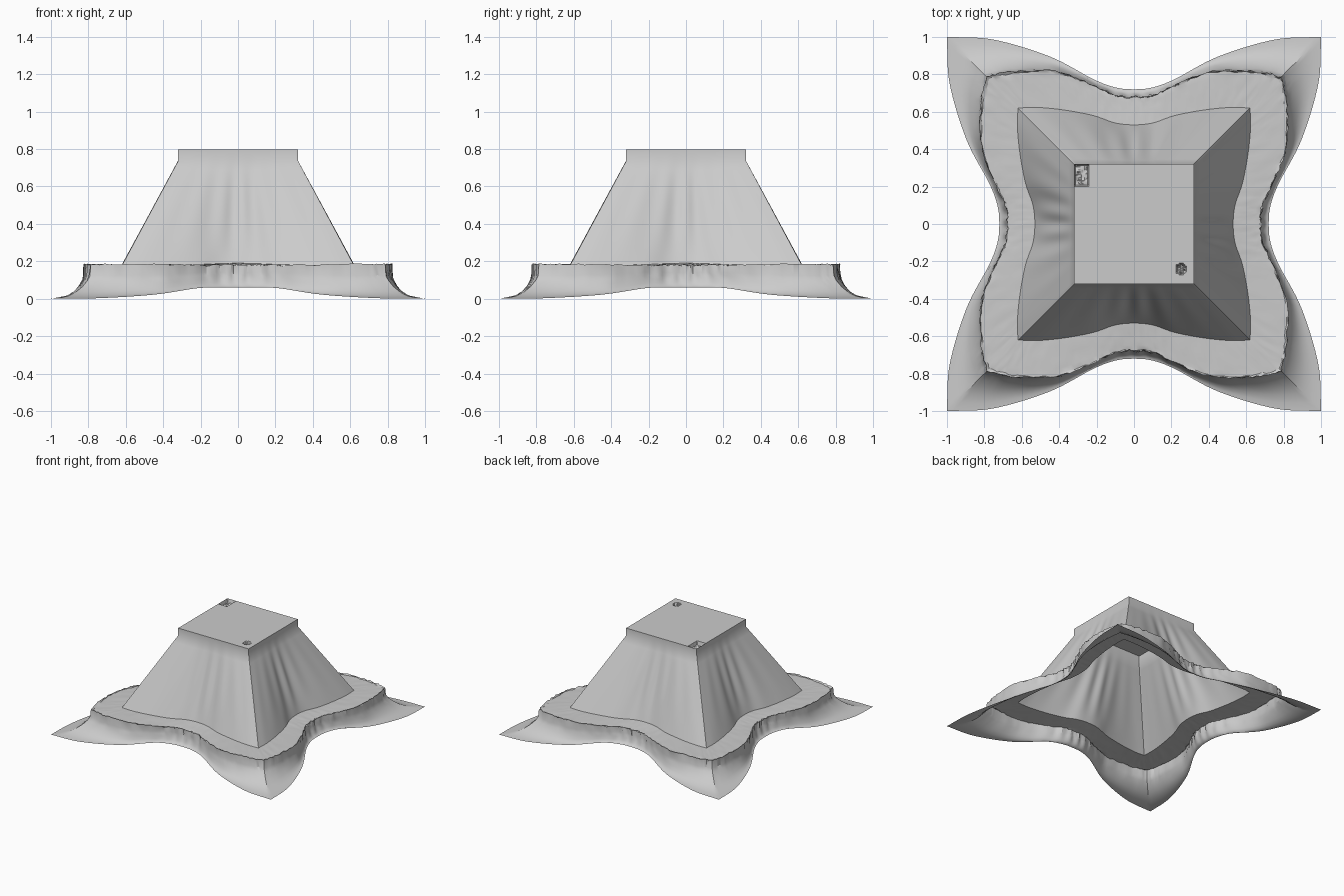
import bpy, bmesh, math, random

if "Cube" in bpy.data.objects:
    bpy.data.objects.remove(bpy.data.objects["Cube"])
random.seed(4)
N = 40            # segments per half side

# Ring outlines, middle of a side -> corner: (along, out, height)
TOP = [(.064 * i, .32, .797) for i in range(6)]
HEM_TOP = [(.064 * i, .322, .735) for i in range(6)]
BASE = [(0, .53, .19), (.1, .54, .188), (.22, .58, .183), (.38, .61, .18), (.52, .623, .178), (.62, .62, .178)]
RIM = [(0, .675, .176), (.1, .685, .176), (.22, .74, .176), (.42, .812, .176), (.65, .805, .176), (.775, .775, .176)]
EDGE = [(0, .72, .06), (.1, .73, .06), (.22, .775, .056), (.45, .895, .022), (.75, .985, .003), (1, 1, 0)]


def sample(table, s):
    """Smooth interpolation of an outline, s = 0 (middle) to 1 (corner)."""
    n = len(table) - 1
    k = min(int(s * n), n - 1)
    t = s * n - k
    res = []
    for c in range(3):
        v = [p[c] for p in table]
        p1, p2 = v[k], v[k + 1]
        p0 = v[k - 1] if k else (-v[1] if c == 0 else v[1])
        p3 = v[k + 2] if k + 2 <= n else 2 * p2 - p1
        res.append(.5 * (2 * p1 + (p2 - p0) * t + (2 * p0 - 5 * p1 + 4 * p2 - p3) * t * t
                         + (3 * p1 - p0 - 3 * p2 + p3) * t ** 3))
    return res


def rot(x, y, k):
    for _ in range(k):
        x, y = -y, x
    return x, y


# Rows down the cloth: (from, to, horizontal mix, vertical mix, pleat, jitter)
rows = [(TOP, TOP, 0, 0, 0, 0)]
rows += [(HEM_TOP, BASE, f, f, .007 * math.sin(math.pi * f), 0) for f in [i / 12 for i in range(13)]]
rows += [(BASE, RIM, f, f, 0, .003) for f in (.2, .4, .6, .8, .93)]
rows += [(RIM, EDGE, f, g, p, j) for f, g, p, j in (
    (0, 0, 0, .006), (.05, -.05, .004, .006), (.07, .3, .006, .005), (.13, .45, .006, .001),
    (.25, .63, .005, .001), (.4, .79, .003, 0), (.58, .91, .001, 0), (.8, .98, 0, 0), (1, 1, 0, 0))]

bm = bmesh.new()
rings = []
for r, (A, B, f, g, pleat, jit) in enumerate(rows):
    ring = []
    for k in range(4):
        for i in range(-N, N):
            s = abs(i) / N
            a0, o0, z0 = sample(A, s)
            a1, o1, z1 = sample(B, s)
            a, o = a0 + (a1 - a0) * f, o0 + (o1 - o0) * f
            z = z0 + (z1 - z0) * g
            # gathered pleats strongest near the middle of each side
            w = (1 - s) ** 1.5
            o += pleat * w * (math.sin(i * 1.05 + k) if A is RIM else math.sin(i * .55 + 1.7 * k))
            if i != -N:
                o += random.uniform(-jit, jit)
            z += random.uniform(-jit, jit) * .6
            x, y = rot(math.copysign(a, i), -o, k)
            ring.append(bm.verts.new((x, y, max(z, 0))))
    rings.append(ring)

# Draped walls, shelf and flared skirt
M = 8 * N
for up, low in zip(rings, rings[1:]):
    for j in range(M):
        n = (j + 1) % M
        bm.faces.new((up[j], low[j], low[n], up[n]))

# Flat top with two small puckers
grid = {}
for k in range(4):
    for i in range(-N, N):
        grid[rot(i, -N, k)] = rings[0][k * 2 * N + i + N]
for i in range(-N + 1, N):
    for j in range(-N + 1, N):
        x, y, z = .32 * i / N, .32 * j / N, .797
        if math.hypot(x - .25, y + .24) < .025:
            z -= random.uniform(.01, .035)
        if abs(x + .28) < .04 and abs(y - .26) < .055:
            z -= random.uniform(.025, .035)
        grid[i, j] = bm.verts.new((x, y, z))
for i in range(-N, N):
    for j in range(-N, N):
        bm.faces.new((grid[i, j], grid[i + 1, j], grid[i + 1, j + 1], grid[i, j + 1]))

mesh = bpy.data.meshes.new("draped_cloth")
bm.to_mesh(mesh)
bm.free()
cloth = bpy.data.objects.new("draped_cloth", mesh)
bpy.context.collection.objects.link(cloth)
bpy.context.view_layer.objects.active = cloth
cloth.select_set(True)
bpy.ops.object.shade_smooth_by_angle(angle=math.radians(30))
